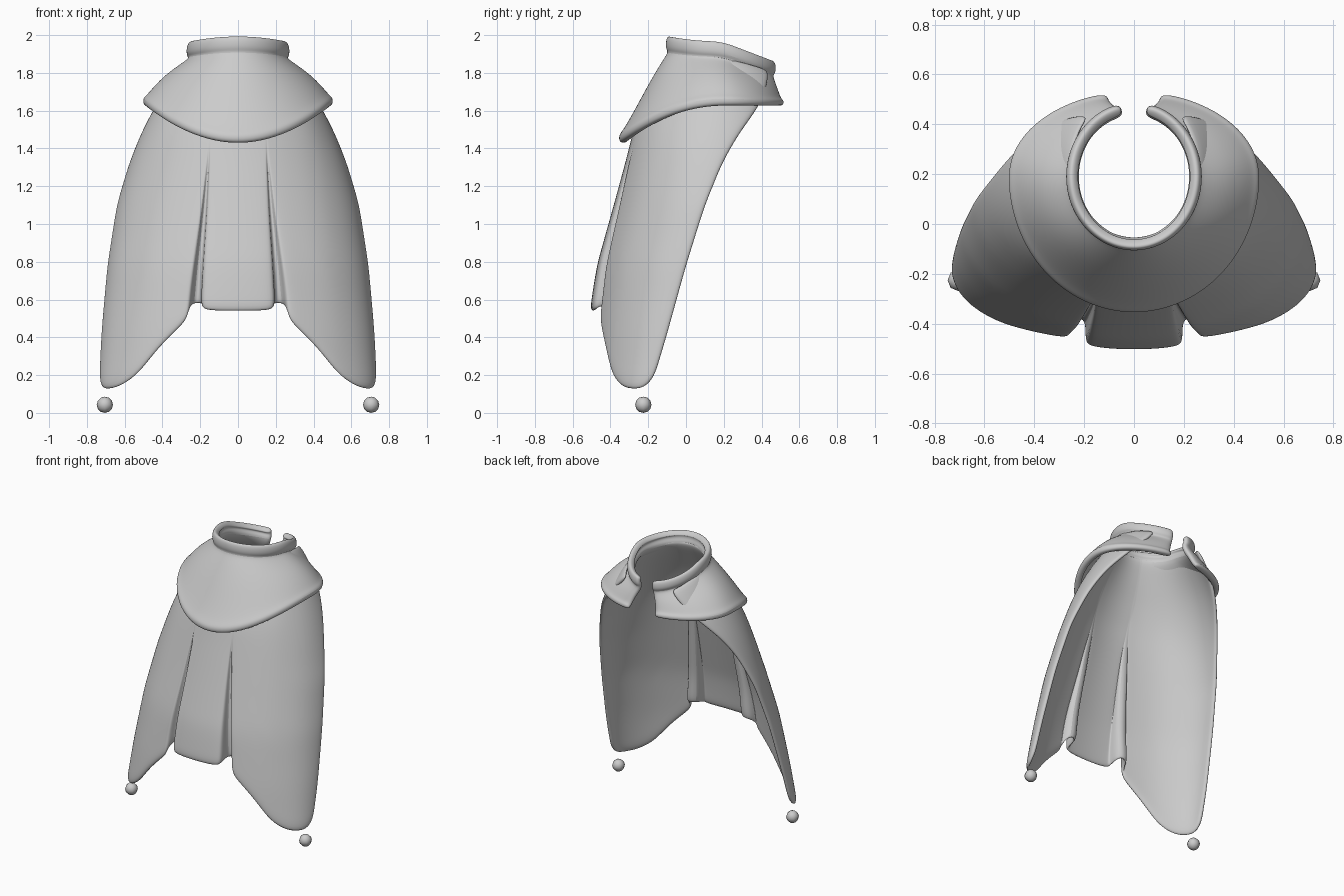
import bpy
from math import sin, cos, radians

cube = bpy.data.objects.get("Cube")
if cube:
    bpy.data.objects.remove(cube)

GREY = (0.6, 0.6, 0.6, 1)
cloth = bpy.data.materials.new("plain grey")
cloth.use_nodes = True
cloth.diffuse_color = GREY
cloth.node_tree.nodes["Principled BSDF"].inputs["Base Color"].default_value = GREY


def finish(obj):
    obj.data.materials.append(cloth)
    bpy.ops.object.select_all(action="DESELECT")
    obj.select_set(True)
    bpy.context.view_layer.objects.active = obj
    bpy.ops.object.shade_smooth_by_angle(angle=radians(60))


def cloth_sheet(name, rows, thickness):
    """Skin the rows of the +x half, mirror them and give them a soft thickness."""
    n = len(rows[0])
    verts = [p for row in rows for p in row]
    faces = [(i * n + j, (i + 1) * n + j, (i + 1) * n + j + 1, i * n + j + 1)
             for i in range(len(rows) - 1) for j in range(n - 1)]
    mesh = bpy.data.meshes.new(name)
    mesh.from_pydata(verts, [], faces)
    obj = bpy.data.objects.new(name, mesh)
    bpy.context.collection.objects.link(obj)
    mirror = obj.modifiers.new("mirror", "MIRROR")
    mirror.merge_threshold = 0.0005
    solid = obj.modifiers.new("thickness", "SOLIDIFY")
    solid.thickness = thickness
    solid.offset = -1
    sub = obj.modifiers.new("soften", "SUBSURF")
    sub.levels = sub.render_levels = 2
    finish(obj)


def mix(a, b, t):
    return a + (b - a) * t


# Cape cross-sections: height, half width, centre y, front y, sweep in degrees
SECTIONS = [
    (1.93, 0.23, 0.20, -0.07, 155),
    (1.65, 0.43, 0.18, -0.22, 125),
    (1.50, 0.51, 0.16, -0.28, 108),
    (1.35, 0.57, 0.14, -0.315, 98),
    (1.10, 0.645, 0.10, -0.375, 90),
    (0.78, 0.695, 0.0, -0.455, 90),
    (0.42, 0.727, -0.10, -0.50, 90),
    (0.12, 0.74, -0.19, -0.515, 90),
]

# Cape columns: sweep share at top, share at hem, pleat depth, hem height
COLUMNS = [
    (0.0, 0.0, -0.025, 0.54),
    (0.08, 0.09, -0.025, 0.54),
    (0.146, 0.16, -0.025, 0.545),
    (0.154, 0.181, -0.01, 0.56),
    (0.158, 0.175, 0.08, 0.58),
    (0.162, 0.215, 0.08, 0.58),
    (0.166, 0.233, 0.01, 0.54),
    (0.175, 0.25, 0.0, 0.49),
    (0.25, 0.30, 0.0, 0.44),
    (0.36, 0.39, 0.0, 0.35),
    (0.45, 0.46, 0.0, 0.27),
    (0.54, 0.54, 0.0, 0.19),
    (0.67, 0.67, 0.0, 0.135),
    (0.80, 0.80, 0.0, 0.125),
    (0.92, 0.92, 0.0, 0.13),
    (1.0, 1.0, 0.0, 0.19),
]


def section(z):
    for a, b in zip(SECTIONS, SECTIONS[1:]):
        if z >= b[0]:
            break
    t = (z - a[0]) / (b[0] - a[0])
    return [mix(p, q, t) for p, q in zip(a[1:], b[1:])]


def cape_point(column, t):
    top, low, depth, hem = column
    z = mix(1.93 - 0.11 * top ** 2, hem, t)
    width, centre, front, sweep = section(z)
    fall = min(max((1.38 - z) / 0.8, 0), 1)
    a = radians(sweep) * mix(top, low, fall)
    y = centre + (front - centre) * cos(a) + depth * fall
    return (width * sin(a), y, z)


STEPS = 16
cloth_sheet("cape", [[cape_point(c, i / STEPS) for c in COLUMNS]
                     for i in range(STEPS + 1)], 0.03)

# Collar and mantle rings: half width, front and back radius, front, side and back height
RINGS = [
    (0.25, 0.28, 0.285, 2.0, 1.975, 1.865),
    (0.272, 0.297, 0.30, 1.985, 1.955, 1.845),
    (0.277, 0.30, 0.302, 1.93, 1.90, 1.80),
    (0.257, 0.285, 0.287, 1.91, 1.885, 1.785),
    (0.29, 0.31, 0.29, 1.875, 1.86, 1.765),
    (0.38, 0.38, 0.305, 1.76, 1.80, 1.73),
    (0.45, 0.46, 0.32, 1.61, 1.73, 1.69),
    (0.485, 0.525, 0.33, 1.495, 1.685, 1.665),
    (0.508, 0.55, 0.345, 1.47, 1.67, 1.655),
    (0.505, 0.548, 0.345, 1.425, 1.625, 1.625),
]


def ring_point(ring, a):
    width, front, back, z_front, z_side, z_back = ring
    c = cos(a)
    if c > 0:
        return (width * sin(a), 0.19 - front * c, mix(z_side, z_front, c * c))
    return (width * sin(a), 0.19 - back * c, mix(z_side, z_back, -c))


cloth_sheet("collar_and_mantle",
            [[ring_point(r, radians(168) * j / 14) for j in range(15)] for r in RINGS],
            0.045)

# Small beads below the cape points
for side, x in (("left", 0.705), ("right", -0.705)):
    bpy.ops.mesh.primitive_uv_sphere_add(segments=8, ring_count=6, radius=0.043,
                                         location=(x, -0.226, 0.043))
    bead = bpy.context.object
    bead.name = side + "_bead"
    finish(bead)
